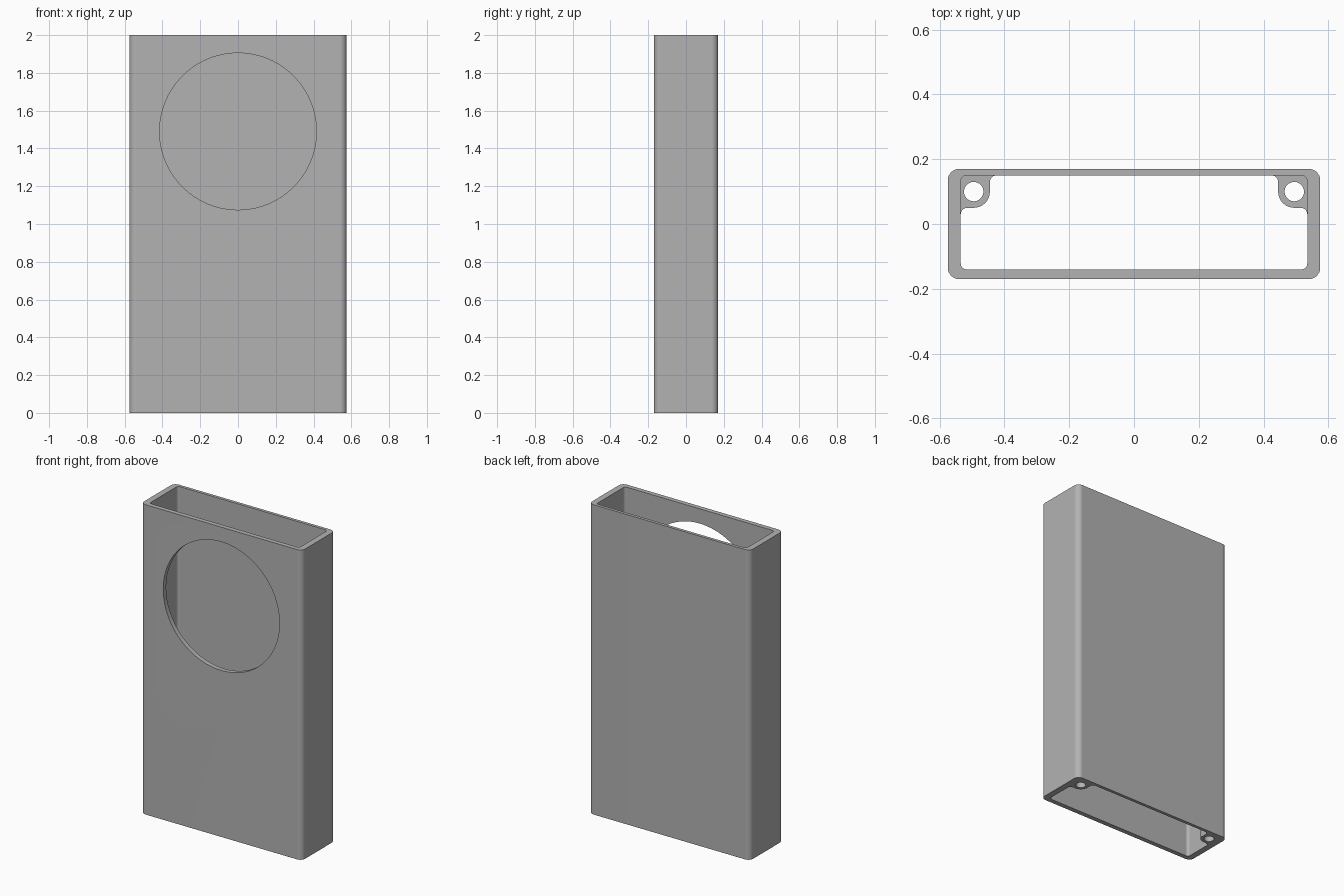
import bpy, bmesh, math
from mathutils import Vector, Matrix

cube = bpy.data.objects.get("Cube")
if cube:
    bpy.data.objects.remove(cube, do_unlink=True)

grey = bpy.data.materials.new("mid grey")
grey.use_nodes = True
COLOR = (0.45, 0.45, 0.45, 1)
grey.diffuse_color = COLOR
grey.node_tree.nodes["Principled BSDF"].inputs["Base Color"].default_value = COLOR


def arc(cx, cy, r, start, end, steps=8):
    """Points along an arc, angles in degrees."""
    angles = [math.radians(start + (end - start) * i / steps) for i in range(steps + 1)]
    return [(cx + r * math.cos(a), cy + r * math.sin(a)) for a in angles]


def rounded_rect(x, y0, y1, r):
    return (arc(x - r, y1 - r, r, 0, 90) + arc(r - x, y1 - r, r, 90, 180)
            + arc(r - x, y0 + r, r, 180, 270) + arc(x - r, y0 + r, r, 270, 360))


def circle(cx, cy, r, steps):
    return arc(cx, cy, r, 0, 360, steps)[:-1]


def prism(name, outline, low, high, matrix=Matrix()):
    """Extrude a closed outline from low to high."""
    bm = bmesh.new()
    face = bm.faces.new([bm.verts.new((x, y, low)) for x, y in outline])
    ext = bmesh.ops.extrude_face_region(bm, geom=[face])["geom"]
    verts = [v for v in ext if isinstance(v, bmesh.types.BMVert)]
    bmesh.ops.translate(bm, verts=verts, vec=Vector((0, 0, high - low)))
    bmesh.ops.transform(bm, matrix=matrix, verts=bm.verts)
    bmesh.ops.recalc_face_normals(bm, faces=bm.faces)
    mesh = bpy.data.meshes.new(name)
    bm.to_mesh(mesh)
    bm.free()
    mesh.materials.append(grey)
    obj = bpy.data.objects.new(name, mesh)
    bpy.context.collection.objects.link(obj)
    return obj


def combine(target, tool, operation):
    """Apply a boolean and discard the tool."""
    mod = target.modifiers.new("combine", "BOOLEAN")
    mod.operation, mod.object, mod.solver = operation, tool, "EXACT"
    bpy.context.view_layer.objects.active = target
    bpy.ops.object.modifier_apply(modifier=mod.name)
    bpy.data.objects.remove(tool, do_unlink=True)


# Open sleeve with rounded corners and thicker side walls
case = prism("case_shell", rounded_rect(0.575, -0.17, 0.17, 0.035), 0, 2)
combine(case, prism("cavity", rounded_rect(0.535, -0.14, 0.15, 0.018), -0.1, 2.1), "DIFFERENCE")

# Filleted screw bosses in the two rear bottom corners
BOSS_X, BOSS_Y, BOSS_HEIGHT = 0.495, 0.1, 0.3
boss = ([(0.55, 0.16), (0.425, 0.16)] + arc(0.425, 0.13, 0.02, 90, 0, 6)
        + arc(BOSS_X, BOSS_Y, 0.05, 180, 270, 10)
        + arc(0.515, 0.03, 0.02, 90, 0, 6) + [(0.55, 0.03)])
for side in (-1, 1):
    outline = [(side * x, y) for x, y in boss]
    combine(case, prism("boss", outline, 0, BOSS_HEIGHT), "UNION")
    hole = circle(side * BOSS_X, BOSS_Y, 0.03, 32)
    combine(case, prism("screw_hole", hole, -0.1, BOSS_HEIGHT + 0.1), "DIFFERENCE")

# Large round window through the front wall only
turn = Matrix.Rotation(math.radians(90), 4, "X")
combine(case, prism("window", circle(0, 1.49, 0.415, 96), 0.07, 0.3, turn), "DIFFERENCE")

# Smooth rounded corners, flat walls
bpy.ops.object.select_all(action="DESELECT")
case.select_set(True)
bpy.context.view_layer.objects.active = case
bpy.ops.object.shade_smooth_by_angle(angle=math.radians(30))
weighted = case.modifiers.new("flat_walls", "WEIGHTED_NORMAL")
weighted.keep_sharp = True
